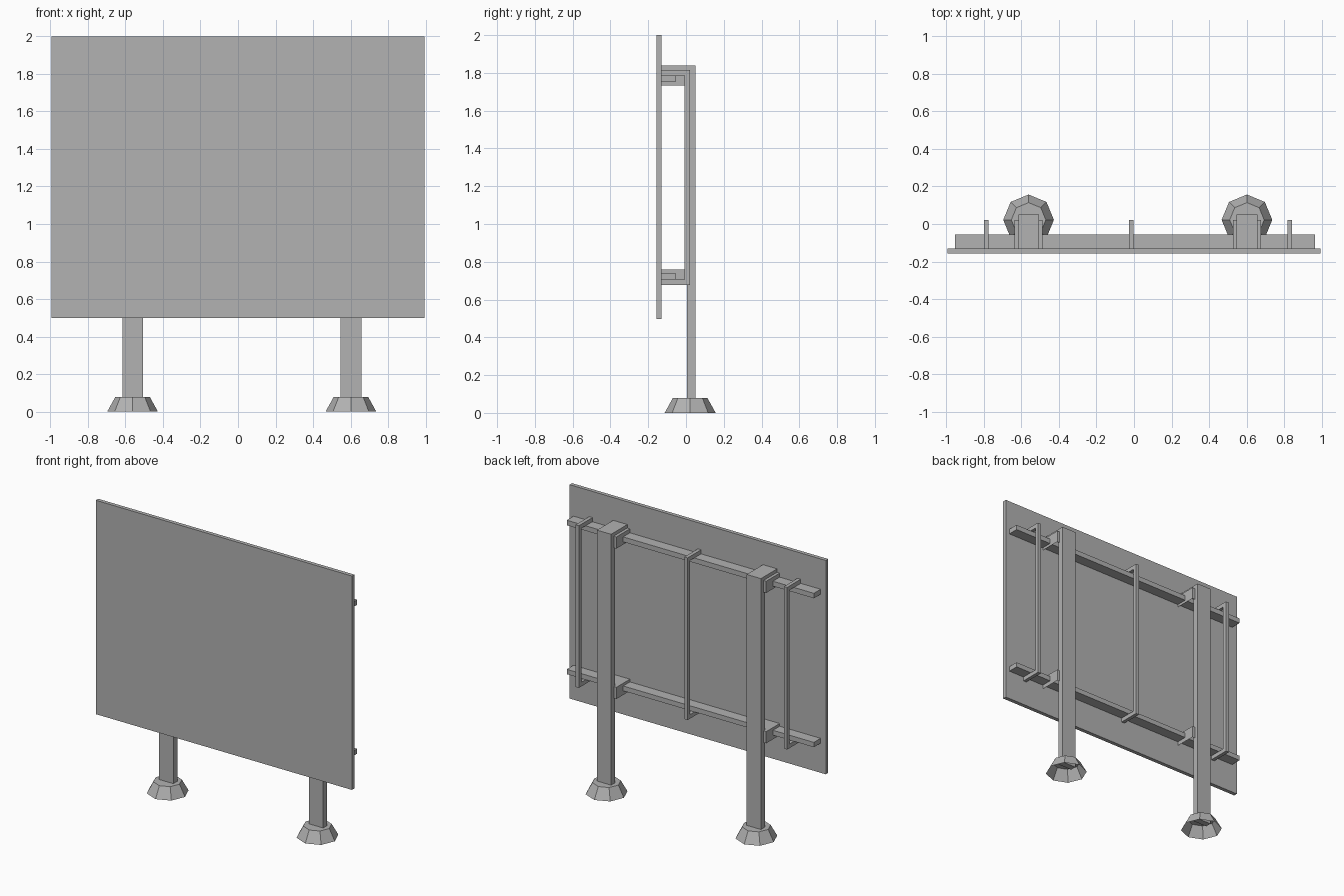
import bpy, bmesh, math

if "Cube" in bpy.data.objects:
    bpy.data.objects.remove(bpy.data.objects["Cube"])

# One mid-dark grey for the whole sign
GREY = bpy.data.materials.new("dark_grey")
GREY.diffuse_color = (0.445, 0.445, 0.445, 1)
GREY.use_nodes = True
GREY.node_tree.nodes["Principled BSDF"].inputs["Base Color"].default_value = GREY.diffuse_color


def finish(bm, name):
    bmesh.ops.recalc_face_normals(bm, faces=bm.faces)
    mesh = bpy.data.meshes.new(name)
    bm.to_mesh(mesh)
    bm.free()
    mesh.materials.append(GREY)
    ob = bpy.data.objects.new(name, mesh)
    bpy.context.collection.objects.link(ob)
    return ob


def open_bottom(bm):
    bm.normal_update()
    low = [f for f in bm.faces if f.normal.z < -0.9]
    bmesh.ops.delete(bm, geom=low, context="FACES")


def extrude_x(name, profile, x0, x1, drop_bottom=False):
    """Sweep a closed (y, z) profile from x0 to x1."""
    bm = bmesh.new()
    face = bm.faces.new([bm.verts.new((x0, y, z)) for y, z in profile])
    res = bmesh.ops.extrude_face_region(bm, geom=[face], use_keep_orig=True)
    verts = [g for g in res["geom"] if isinstance(g, bmesh.types.BMVert)]
    bmesh.ops.translate(bm, verts=verts, vec=(x1 - x0, 0, 0))
    bmesh.ops.recalc_face_normals(bm, faces=bm.faces)
    if drop_bottom:
        open_bottom(bm)
    return finish(bm, name)


def rect(y0, y1, z0, z1):
    return [(y0, z0), (y1, z0), (y1, z1), (y0, z1)]


def foot(name, x, y):
    """Tapered eight-sided foot, open underneath."""
    bm = bmesh.new()
    bmesh.ops.create_cone(bm, cap_ends=True, segments=8,
                          radius1=0.135, radius2=0.092, depth=0.078)
    open_bottom(bm)
    bmesh.ops.translate(bm, verts=bm.verts, vec=(x, y, 0.039))
    return finish(bm, name)


BACK = -0.13  # rear face of the panel

# Sign panel
extrude_x("sign_panel", rect(-0.157, BACK, 0.498, 2.0), -0.995, 0.995)

# Horizontal rails
extrude_x("upper_rail", rect(BACK, -0.055, 1.752, 1.787), -0.955, 0.965)
extrude_x("lower_rail", rect(BACK, -0.055, 0.706, 0.74), -0.955, 0.965)

# Thin C-shaped struts clasping both rails
strut = [(BACK, 1.816), (0.02, 1.816), (0.02, 0.677), (BACK, 0.677),
         (BACK, 0.706), (-0.008, 0.706), (-0.008, 1.787), (BACK, 1.787)]
for side, x in (("left", -0.788), ("middle", -0.014), ("right", 0.831)):
    extrude_x(side + "_strut", strut, x - 0.0125, x + 0.0125)

# Posts with a forward top arm, brackets and feet
post = [(0.05, 0.05), (0.05, 1.84), (BACK, 1.84),
        (BACK, 1.816), (0.006, 1.816), (0.006, 0.05)]
for side, x in (("left", -0.562), ("right", 0.602)):
    extrude_x(side + "_post", post, x - 0.055, x + 0.055)
    for level, z in (("upper", 1.733), ("lower", 0.677)):
        extrude_x(f"{side}_{level}_bracket", rect(BACK, 0.02, z, z + 0.082),
                  x - 0.075, x + 0.075, drop_bottom=True)
    foot(side + "_foot", x, 0.022)
